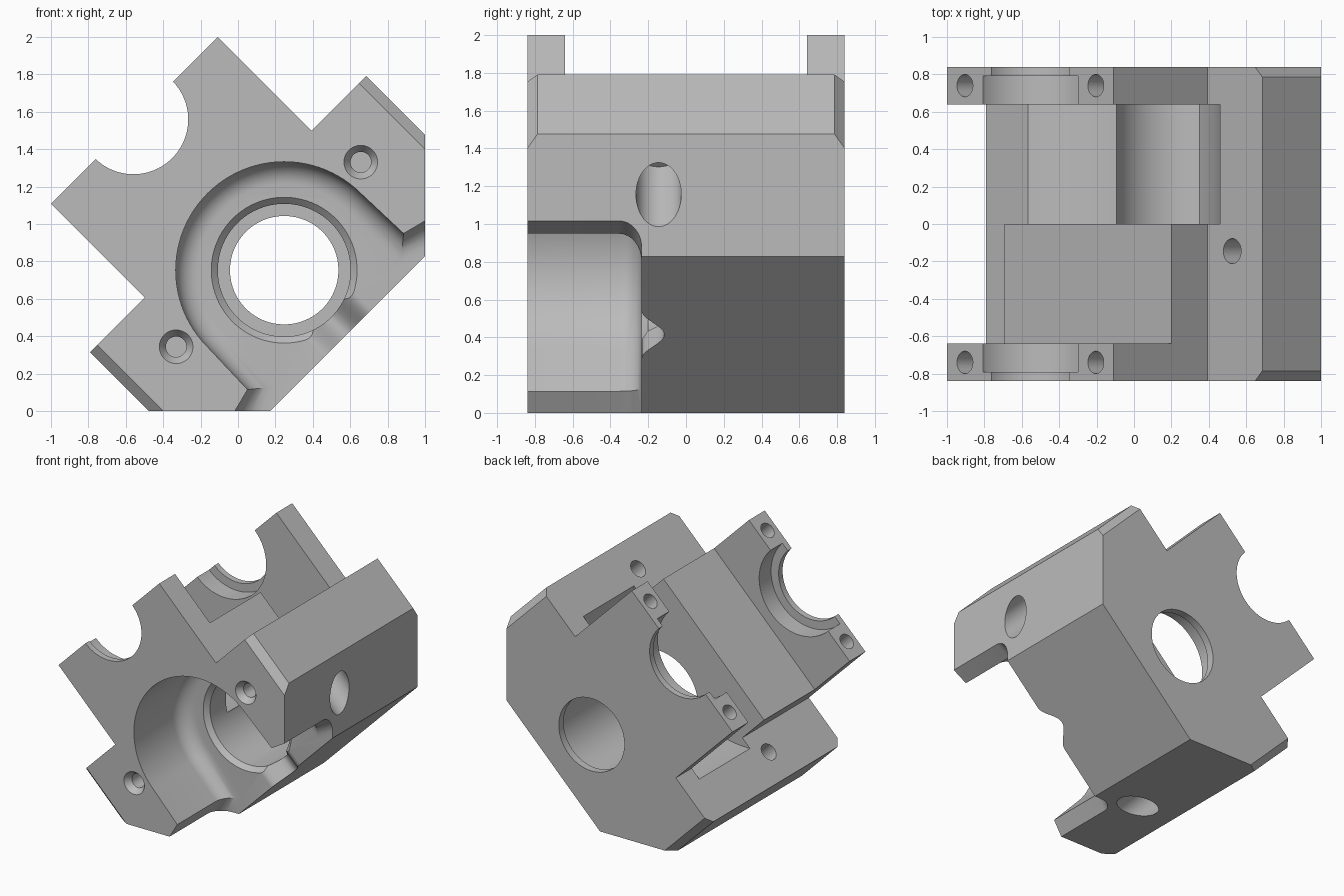
import bpy, bmesh, math
from mathutils import Matrix, Vector

cube = bpy.data.objects.get("Cube")
if cube:
    bpy.data.objects.remove(cube, do_unlink=True)

grey = bpy.data.materials.new("machined_grey")
grey.use_nodes = True
grey.diffuse_color = (0.5, 0.5, 0.5, 1)
grey.node_tree.nodes["Principled BSDF"].inputs["Base Color"].default_value = (0.5, 0.5, 0.5, 1)


def place(p, q, t, axis):
    """Cross-section point (p, q) at distance t along the axis."""
    return Vector((p, t, q)) if axis == "Y" else Vector((p, q, t))


def skin(rings):
    """Solid skinned over rings of equal length, with end caps."""
    bm = bmesh.new()
    rows = [[bm.verts.new(co) for co in ring] for ring in rings]
    n = len(rows[0])
    for a, b in zip(rows, rows[1:]):
        for i in range(n):
            j = (i + 1) % n
            bm.faces.new((a[i], a[j], b[j], b[i]))
    bm.faces.new(rows[0])
    bm.faces.new(rows[-1])
    bmesh.ops.recalc_face_normals(bm, faces=bm.faces)
    return bm


def prism(profile, start, end, axis="Y"):
    return skin([[place(p, q, t, axis) for p, q in profile] for t in (start, end)])


def turned(centre, steps, axis="Y", sides=72):
    """Round solid from (radius, distance) steps."""
    angles = [2 * math.pi * (i + 0.5) / sides for i in range(sides)]
    return skin([[place(centre[0] + r * math.cos(a), centre[1] + r * math.sin(a), t, axis)
                  for a in angles] for r, t in steps])


def make(name, bm):
    mesh = bpy.data.meshes.new(name)
    bm.to_mesh(mesh)
    bm.free()
    mesh.materials.append(grey)
    obj = bpy.data.objects.new(name, mesh)
    bpy.context.collection.objects.link(obj)
    return obj


def mirrored(half):
    """Close a right-hand outline with its left-hand reflection."""
    return half + [(-p, q) for p, q in reversed(half)]


DEPTH = 0.84
SIDE = 1.045

# Housing block, drawn upright: wide base with a raised centre
outline = mirrored([(0.585, -0.48), (SIDE, -0.02), (SIDE, 0.424), (0.63, 0.424), (0.63, 1.133)])
bm = prism(outline, -DEPTH, DEPTH)
side_edges = [e for e in bm.edges
              if all(abs(abs(v.co.x) - SIDE) < 1e-4 for v in e.verts)
              and abs(e.verts[0].co.y - e.verts[1].co.y) < 1e-4]
bmesh.ops.bevel(bm, geom=side_edges, offset=0.055, segments=1, affect="EDGES")
housing = make("housing", bm)

cutters = []


def cut(name, bm):
    obj = make(name, bm)
    obj.hide_render = True
    mod = housing.modifiers.new(name, "BOOLEAN")
    mod.operation = "DIFFERENCE"
    mod.solver = "EXACT"
    mod.object = obj
    cutters.append(obj)


# Gap between the two bearing ears, and the round gear pocket behind it
cut("ear_gap", prism(mirrored([(0.8, 0.697), (0.8, 1.4)]), -0.64, 0.1))
cut("gear_pocket", turned((0, 1.14), [(1.02, 0), (1.02, 0.64)], sides=128))

# Front cavity: arched, open at the bottom, with a rounded floor edge
R = 0.58
arch = [(R * math.sin(a), R * math.cos(a))
        for a in (math.pi / 2 * (1 - i / 24) for i in range(24))]
half = [(0.95, -0.8), (0.95, -0.405), (0.59, -0.313)] + arch
cavity_outline = half + [(0, R)] + [(-p, q) for p, q in reversed(half)]
FLOOR = -0.235
bm = prism(cavity_outline, -1, FLOOR)
floor_edges = [e for e in bm.edges if all(abs(v.co.y - FLOOR) < 1e-4 for v in e.verts)]
bmesh.ops.bevel(bm, geom=floor_edges, offset=0.12, segments=8, profile=0.5,
                affect="EDGES", clamp_overlap=False)
cut("front_cavity", bm)

# Main bore with a chamfered mouth and a thin back lip
cut("main_bore", turned((0, 0), [(0.39, -0.35), (0.39, FLOOR), (0.355, -0.2),
                                 (0.355, 0.78), (0.29, 0.78), (0.29, 0.9)]))

# Drain groove from the bore to the lower face
groove = [(0.18 * i / 12, FLOOR + 0.06 * (1 + math.cos(math.pi * i / 12)))
          for i in range(-12, 13)]
cut("drain_groove", prism([(-0.18, -0.35)] + groove + [(0.18, -0.35)], -0.6, -0.2, "Z"))

# Half-round bearing seats with outer lips
cut("bearing_seats", turned((0, 1.14), [(0.293, -0.9), (0.293, -0.79), (0.36, -0.79),
                                        (0.36, 0.79), (0.293, 0.79), (0.293, 0.9)]))

for side, s in (("left", 1), ("right", -1)):
    # Countersunk cover screws in the front face
    cut(side + "_cover_hole", turned((s * 0.698, 0.119), [(0.09, -0.9), (0.09, -DEPTH),
                                     (0.055, -0.79), (0.055, -0.45)], sides=40))
    # Counterbored mounting bolts through the shoulders
    cut(side + "_bolt_hole", turned((s * 0.817, -0.145), [(0.12, -0.7), (0.12, 0.08),
                                    (0.067, 0.08), (0.067, 0.6)], "Z", 40))
    # Cap screws in the ear tops
    for end, y in (("front", -0.74), ("back", 0.74)):
        cut(f"{side}_{end}_cap_hole", turned((s * 0.495, y), [(0.06, 0.75), (0.06, 1.3)], "Z", 32))

# Bake the cuts and remove the cutters
bpy.context.view_layer.update()
evaluated = housing.evaluated_get(bpy.context.evaluated_depsgraph_get())
baked = bpy.data.meshes.new_from_object(evaluated)
housing.modifiers.clear()
housing.data = baked
for obj in cutters:
    bpy.data.objects.remove(obj, do_unlink=True)
baked.materials.clear()
baked.materials.append(grey)

# Tip the housing onto its lower corner
baked.transform(Matrix.Translation((0.247, 0, 0.753)) @ Matrix.Rotation(-math.pi / 4, 4, "Y"))
bpy.ops.object.select_all(action="DESELECT")
housing.select_set(True)
bpy.context.view_layer.objects.active = housing
bpy.ops.object.shade_smooth_by_angle(angle=math.radians(25))
